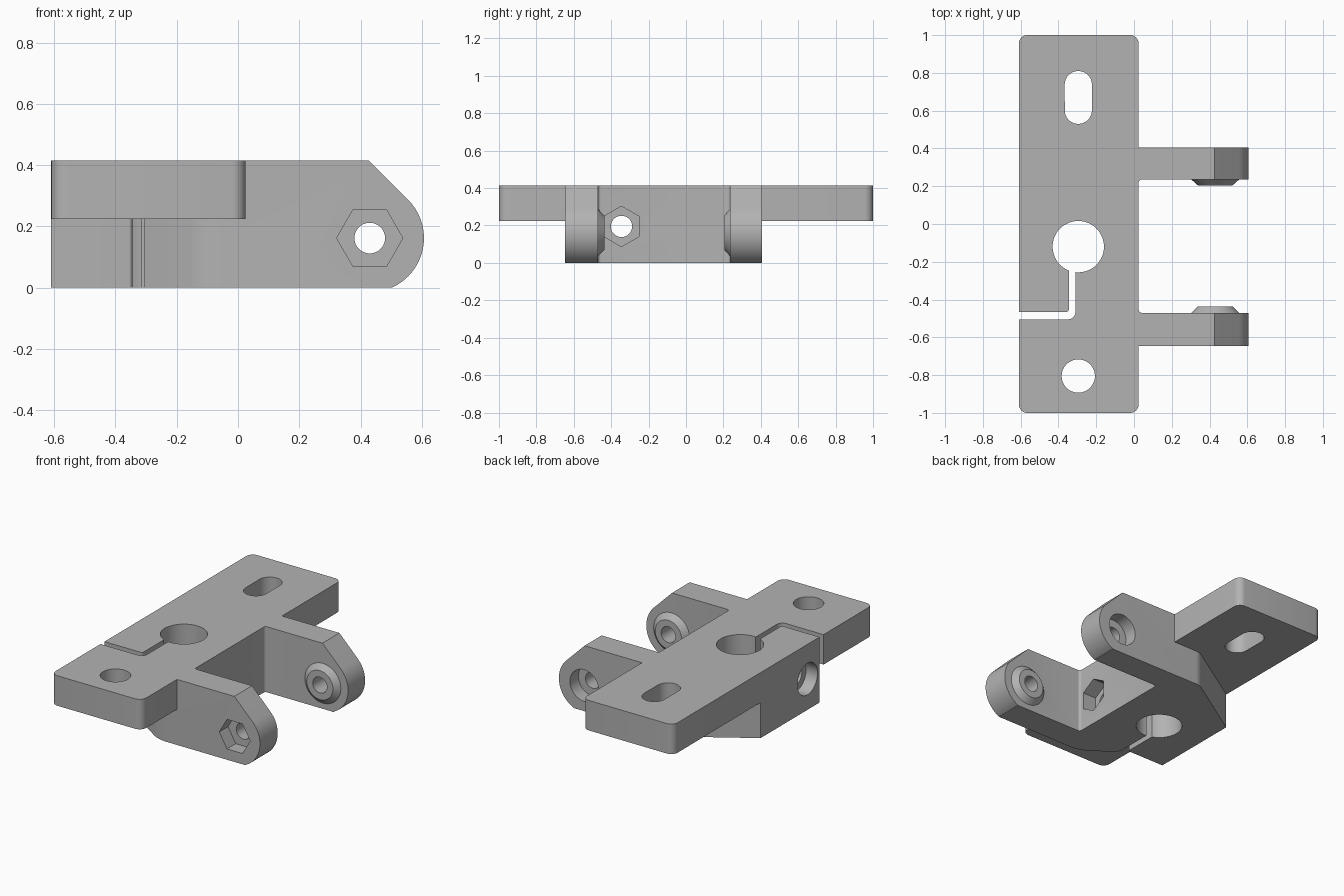
import bpy, bmesh, math
from mathutils import Vector

cube = bpy.data.objects.get("Cube")
if cube:
    bpy.data.objects.remove(cube, do_unlink=True)

grey = bpy.data.materials.new("plain_grey")
grey.use_nodes = True
grey.diffuse_color = (0.45, 0.45, 0.45, 1)
grey.node_tree.nodes["Principled BSDF"].inputs["Base Color"].default_value = (0.45, 0.45, 0.45, 1)


def ngon(u, v, r, n=48, turn=0.0):
    return [(u + r * math.cos(turn + math.tau * i / n),
             v + r * math.sin(turn + math.tau * i / n)) for i in range(n)]


def rounded(points, steps=6):
    """Outline from (u, v, radius) corners, each rounded by a tangent arc."""
    out = []
    for i, (u, v, r) in enumerate(points):
        p = Vector((u, v))
        if r == 0:
            out.append((u, v))
            continue
        a = (Vector(points[i - 1][:2]) - p).normalized()
        b = (Vector(points[(i + 1) % len(points)][:2]) - p).normalized()
        half = a.angle(b) / 2
        centre = p + (a + b).normalized() * (r / math.sin(half))
        start = p + a * (r / math.tan(half)) - centre
        end = p + b * (r / math.tan(half)) - centre
        sweep = start.angle_signed(end)   # clockwise positive
        for k in range(steps + 1):
            t = -sweep * k / steps
            c, s = math.cos(t), math.sin(t)
            out.append((centre.x + c * start.x - s * start.y,
                        centre.y + s * start.x + c * start.y))
    return out


def prism(name, axis, outline, lo, hi, end_outline=None):
    """Extrude an outline along an axis, optionally tapering to another one."""
    place = {"x": lambda u, v, w: (w, u, v),
             "y": lambda u, v, w: (u, w, v),
             "z": lambda u, v, w: (u, v, w)}[axis]
    bm = bmesh.new()
    bottom = [bm.verts.new(place(u, v, lo)) for u, v in outline]
    top = [bm.verts.new(place(u, v, hi)) for u, v in end_outline or outline]
    bm.faces.new(bottom)
    bm.faces.new(top)
    for i in range(len(bottom)):
        bm.faces.new((bottom[i - 1], bottom[i], top[i], top[i - 1]))
    bmesh.ops.recalc_face_normals(bm, faces=bm.faces)
    mesh = bpy.data.meshes.new(name)
    bm.to_mesh(mesh)
    bm.free()
    mesh.materials.append(grey)
    ob = bpy.data.objects.new(name, mesh)
    bpy.context.collection.objects.link(ob)
    return ob


def combine(target, tool, operation):
    mod = target.modifiers.new("combine", "BOOLEAN")
    mod.operation, mod.solver, mod.object = operation, "EXACT", tool
    bpy.context.view_layer.objects.active = target
    bpy.ops.object.modifier_apply(modifier=mod.name)
    bpy.data.objects.remove(tool, do_unlink=True)


TOP, LEDGE = 0.415, 0.225
LEFT, EDGE = -0.61, 0.025
PIVOT = (0.43, 0.162)
BORE = (-0.295, -0.12)

# Clamp block and both arms share one footprint
bracket = prism("hinge_bracket", "z", rounded([
    (LEFT, -0.485, 0), (-0.305, -0.485, 0), (-0.305, -0.515, 0),
    (-0.11, -0.647, 0.2), (0.7, -0.647, 0), (0.7, -0.47, 0),
    (EDGE, -0.47, 0.015), (EDGE, 0.235, 0.015), (0.7, 0.235, 0),
    (0.7, 0.405, 0), (-0.17, 0.405, 0.1), (LEFT, 0.125, 0)]), 0, TOP)

# Side profile trims the arm tips: sloped top and round nose
nose = [(PIVOT[0] + 0.177 * math.cos(math.radians(a)),
         PIVOT[1] + 0.177 * math.sin(math.radians(a))) for a in range(-65, 46, 5)]
nose = [(u, max(v, 0.0)) for u, v in nose]
profile = [(-1, -0.1), (0.5, -0.1)] + nose + [(0.327, 0.515), (-1, 0.515)]
combine(bracket, prism("tip_profile", "y", profile, -1.2, 1.2), "INTERSECT")

# Mounting plate
combine(bracket, prism("mounting_plate", "z", rounded([
    (LEFT, -1, 0.045), (EDGE, -1, 0.045), (EDGE, 1, 0.045), (LEFT, 1, 0.045)]),
    LEDGE, TOP), "UNION")

# Tapered bosses on the inner arm faces
for wall, tip in ((-0.47, -0.437), (0.235, 0.205)):
    back = wall + (wall - tip) * 0.5
    combine(bracket, prism("boss", "y", ngon(*PIVOT, 0.143), back, tip,
                           ngon(*PIVOT, 0.092)), "UNION")

# Bore, mounting holes, clamp slit, pivot and clamp screw holes
slot = [(u, v + (0.068 if v >= 0.67 else -0.068)) for u, v in ngon(BORE[0], 0.67, 0.072)]
slit = rounded([(-0.7, -0.505, 0), (-0.31, -0.505, 0.04), (-0.31, -0.2, 0),
                (-0.345, -0.2, 0), (-0.345, -0.465, 0.012), (-0.7, -0.465, 0)])
SCREW = (-0.345, 0.195)
for axis, outline, lo, hi in (
        ("z", ngon(*BORE, 0.136), -0.1, 0.6),
        ("z", slot, -0.1, 0.6),
        ("z", ngon(BORE[0], -0.805, 0.088), -0.1, 0.6),
        ("z", slit, -0.1, 0.6),
        ("y", ngon(*PIVOT, 0.05), -1, 1),
        ("y", ngon(*PIVOT, 0.108, 6), -0.7, -0.56),
        ("y", ngon(*PIVOT, 0.1), 0.32, 0.5),
        ("x", ngon(*SCREW, 0.057), -0.8, 0.2),
        ("x", ngon(*SCREW, 0.108, 6, math.pi / 6), -0.07, 0.2),
        ("x", ngon(*SCREW, 0.1), -0.8, -0.53)):
    combine(bracket, prism("cutter", axis, outline, lo, hi), "DIFFERENCE")

# Smooth curved walls, keep machined edges sharp
bpy.ops.object.select_all(action="DESELECT")
bracket.select_set(True)
bpy.context.view_layer.objects.active = bracket
bpy.ops.object.shade_smooth_by_angle(angle=math.radians(25))
